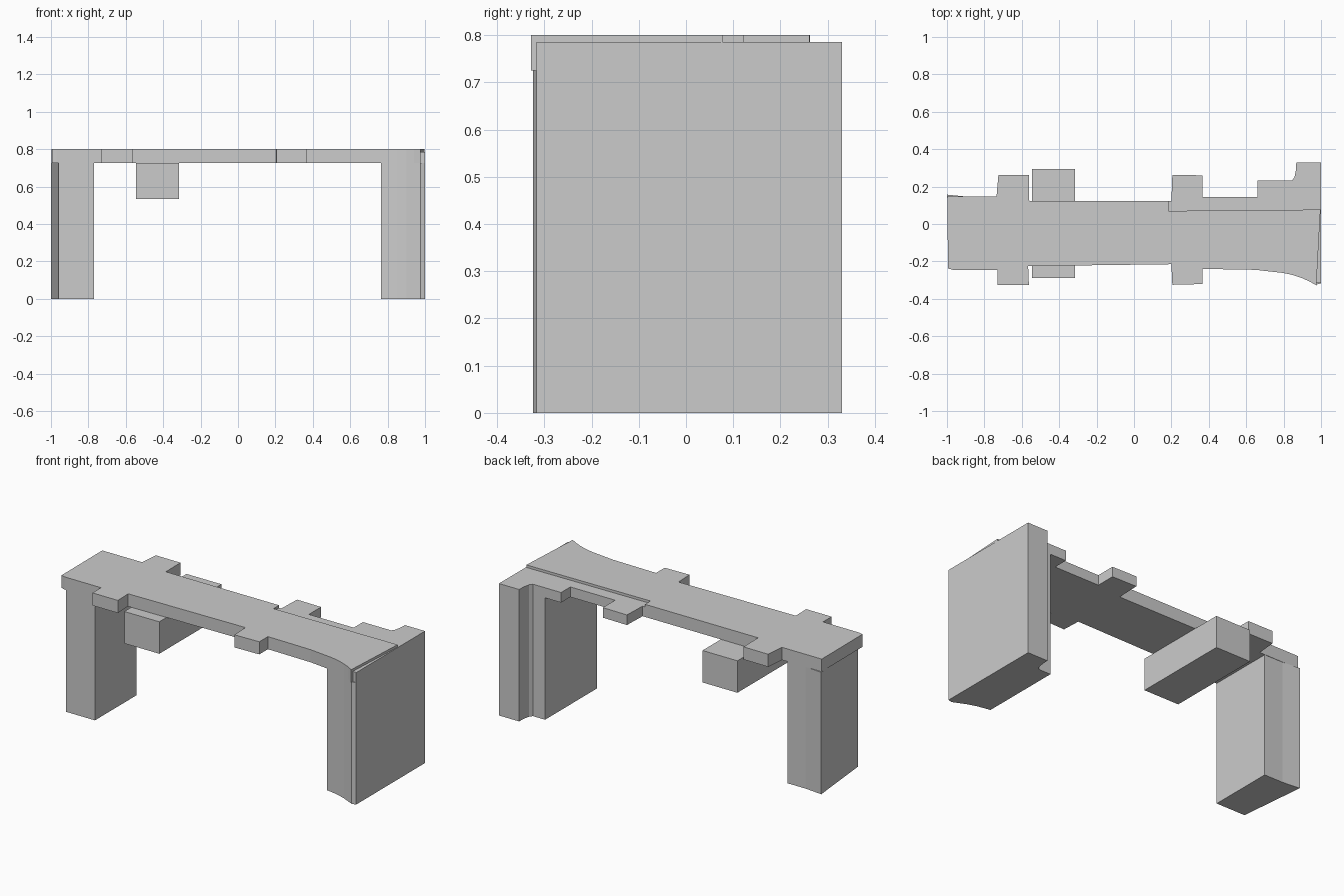
import bpy, bmesh


def slab(name, outline, z0, z1):
    """Extrude a flat plan outline (x, y) from z0 up to z1."""
    bm = bmesh.new()
    base = bm.faces.new([bm.verts.new((x, y, z0)) for x, y in outline])
    ext = bmesh.ops.extrude_face_region(bm, geom=[base], use_keep_orig=True)
    top = [v for v in ext["geom"] if isinstance(v, bmesh.types.BMVert)]
    bmesh.ops.translate(bm, verts=top, vec=(0, 0, z1 - z0))
    bmesh.ops.recalc_face_normals(bm, faces=bm.faces)
    mesh = bpy.data.meshes.new(name)
    bm.to_mesh(mesh)
    bm.free()
    obj = bpy.data.objects.new(name, mesh)
    bpy.context.collection.objects.link(obj)
    return obj


def box(x0, x1, y0, y1):
    return [(x0, y0), (x1, y0), (x1, y1), (x0, y1)]


UNDER, STEP, TOP = 0.725, 0.785, 0.80

# flared front edge and stepped back edge shared by deck and right leg
flare = [(0.80, -0.262), (0.85, -0.273), (0.90, -0.290), (0.94, -0.308)]
back_step = [(1.0, 0.33), (0.868, 0.33), (0.865, 0.285), (0.858, 0.25),
             (0.845, 0.232)]

# main deck with side tabs
slab("deck", [
    (-0.995, -0.237), (-0.97, -0.245), (-0.73, -0.245), (-0.73, -0.326),
    (-0.562, -0.326), (-0.566, -0.225), (0.20, -0.215), (0.205, -0.325),
    (0.365, -0.321), (0.365, -0.24), (0.65, -0.245), *flare,
    (0.975, -0.328), (0.997, 0.077), (0.185, 0.07), (0.185, 0.122),
    (-0.56, 0.122), (-0.562, 0.262), (-0.725, 0.263), (-0.735, 0.148),
    (-0.997, 0.148)], UNDER, TOP)

# slightly lower deck strip along the back right, wrapping the right end
slab("lower_deck", [
    (0.185, 0.07), (0.96, 0.076), (0.96, -0.312), (1.0, -0.317), *back_step,
    (0.66, 0.232), (0.66, 0.145), (0.365, 0.145), (0.365, 0.26),
    (0.205, 0.263), (0.20, 0.122), (0.185, 0.122)], UNDER, STEP)

# right leg follows the flared deck outline
slab("right_leg", [
    (0.765, -0.257), *flare, (0.975, -0.324), (1.0, -0.317), *back_step,
    (0.765, 0.232)], 0, UNDER)

# left leg with a slanted outer face
slab("left_leg", [
    (-0.96, -0.245), (-0.77, -0.245), (-0.77, 0.146), (-0.89, 0.146),
    (-1.0, 0.157)], 0, UNDER)

# cross beam hanging under the deck
slab("cross_beam", box(-0.545, -0.315, -0.29, 0.295), 0.535, UNDER)
